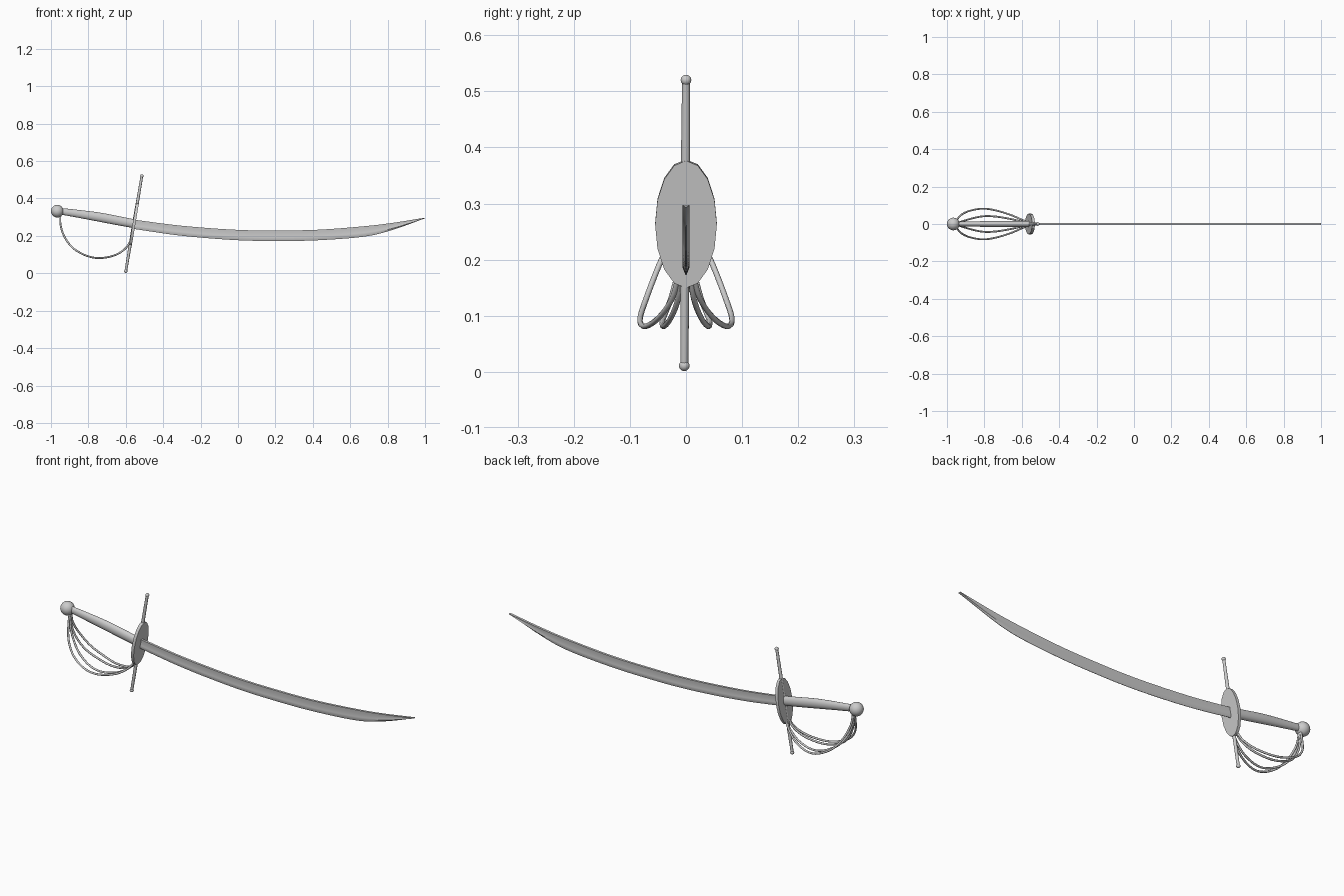
import bpy, bmesh, math
from mathutils import Vector, Matrix

cube = bpy.data.objects.get("Cube")
if cube:
    bpy.data.objects.remove(cube, do_unlink=True)


def smooth(obj, angle=35):
    bpy.ops.object.select_all(action='DESELECT')
    bpy.context.view_layer.objects.active = obj
    obj.select_set(True)
    bpy.ops.object.shade_smooth_by_angle(angle=math.radians(angle))


def catmull(points, steps):
    """Sample a smooth path through the given stations."""
    pts = [Vector(p) for p in points]
    pts = [2 * pts[0] - pts[1]] + pts + [2 * pts[-1] - pts[-2]]
    out = []
    for a, b, c, d in zip(pts, pts[1:], pts[2:], pts[3:]):
        for i in range(steps):
            t = i / steps
            out.append(b + (c - a) * t / 2 + (a - 2.5 * b + 2 * c - d / 2) * t * t
                       + (3 * (b - c) + d - a) * t ** 3 / 2)
    return out + [pts[-2]]


def loft(name, rings):
    """Skin a row of equal-length closed rings and cap both ends."""
    bm = bmesh.new()
    rows = [[bm.verts.new(p) for p in ring] for ring in rings]
    n = len(rows[0])
    for r, s in zip(rows, rows[1:]):
        for i in range(n):
            j = (i + 1) % n
            bm.faces.new((r[i], r[j], s[j], s[i]))
    bm.faces.new(rows[0])
    bm.faces.new(rows[-1])
    bmesh.ops.recalc_face_normals(bm, faces=bm.faces)
    mesh = bpy.data.meshes.new(name)
    bm.to_mesh(mesh)
    bm.free()
    obj = bpy.data.objects.new(name, mesh)
    bpy.context.collection.objects.link(obj)
    smooth(obj)


def ball(name, centre, radius):
    bpy.ops.mesh.primitive_uv_sphere_add(segments=20, ring_count=12, radius=radius, location=centre)
    bpy.context.object.name = name
    smooth(bpy.context.object)


def rod(name, a, b, r1, r2, sides=12):
    a, b = Vector(a), Vector(b)
    bpy.ops.mesh.primitive_cone_add(vertices=sides, radius1=r1, radius2=r2, depth=(b - a).length,
                                    location=(a + b) / 2)
    obj = bpy.context.object
    obj.name = name
    obj.rotation_euler = (b - a).to_track_quat('Z', 'Y').to_euler()
    smooth(obj)


# Blade: stations are x, spine height, edge height
stations = [(-0.56, .287, .236), (-0.3, .254, .199), (0, .232, .175), (.25, .229, .171),
            (.45, .234, .176), (.68, .252, .195), (.83, .27, .232), (1, .297, .294)]
section = [(0, .006), (.2, .005), (.4, .0045), (.6, .005), (.75, .006), (.97, .001)]
rings = []
for x, top, low in catmull(stations, 5):
    side = [(y, top + (low - top) * f) for f, y in section]
    outline = side + [(-y, z) for y, z in reversed(side)]
    rings.append([(x, y, z) for y, z in outline])
loft("blade", rings)

# Grip: oval section following a slight bend; stations are x, z, half height
rings = []
for x, z, h in catmull([(-.95, .332, .017), (-.84, .316, .021), (-.74, .3, .024),
                        (-.64, .281, .024), (-.55, .264, .023)], 4):
    ring = [2 * math.pi * i / 16 for i in range(16)]
    rings.append([(x + .15 * h * math.sin(a), .68 * h * math.cos(a), z + h * math.sin(a)) for a in ring])
loft("grip", rings)
ball("pommel", (-.966, 0, .332), .034)

# Tilted oval guard plate
top_end, low_end = Vector((-.514, 0, .52)), Vector((-.6, -.003, .011))
axis = top_end - low_end
tilt = math.atan2(axis.x, axis.z)
bpy.ops.mesh.primitive_cylinder_add(vertices=16, radius=1, depth=1, location=(-.556, 0, .264))
plate = bpy.context.object
plate.name = "guard_plate"
plate.data.transform(Matrix.Rotation(tilt, 4, 'Y') @ Matrix.Diagonal((.015, .055, .115, 1))
                     @ Matrix.Rotation(math.pi / 2, 4, 'Y'))
smooth(plate, 30)

# Cross bar with ball finials
middle = (top_end + low_end) / 2
for label, end in (("upper", top_end), ("lower", low_end)):
    rod(label + "_quillon", middle, end, .009, .007)
    ball(label + "_finial", end, .0095)

# Basket wires: two mirrored pairs sharing one side profile, each with its own sideways bow
profile = [(-.95, .32), (-.948, .255), (-.925, .19), (-.88, .133), (-.81, .094),
           (-.74, .081), (-.66, .096), (-.605, .13), (-.572, .175)]
bows = {"outer": (.004, .019, .048, .07, .082, .073, .049, .025, .012),
        "inner": (.001, .004, .012, .026, .041, .04, .027, .014, .008)}
for pair, bow in bows.items():
    for label, sign in (("left", 1), ("right", -1)):
        path = catmull([(x, sign * y, z) for (x, z), y in zip(profile, bow)], 4)
        curve = bpy.data.curves.new("wire", 'CURVE')
        curve.dimensions = '3D'
        curve.bevel_depth = .005
        curve.bevel_resolution = 2
        curve.use_fill_caps = True
        spline = curve.splines.new('POLY')
        spline.points.add(len(path) - 1)
        for point, p in zip(spline.points, path):
            point.co = (*p, 1)
        obj = bpy.data.objects.new(f"{label}_{pair}_basket_wire", curve)
        bpy.context.collection.objects.link(obj)
        bpy.ops.object.select_all(action='DESELECT')
        bpy.context.view_layer.objects.active = obj
        obj.select_set(True)
        bpy.ops.object.convert(target='MESH')
        smooth(bpy.context.object, 60)
